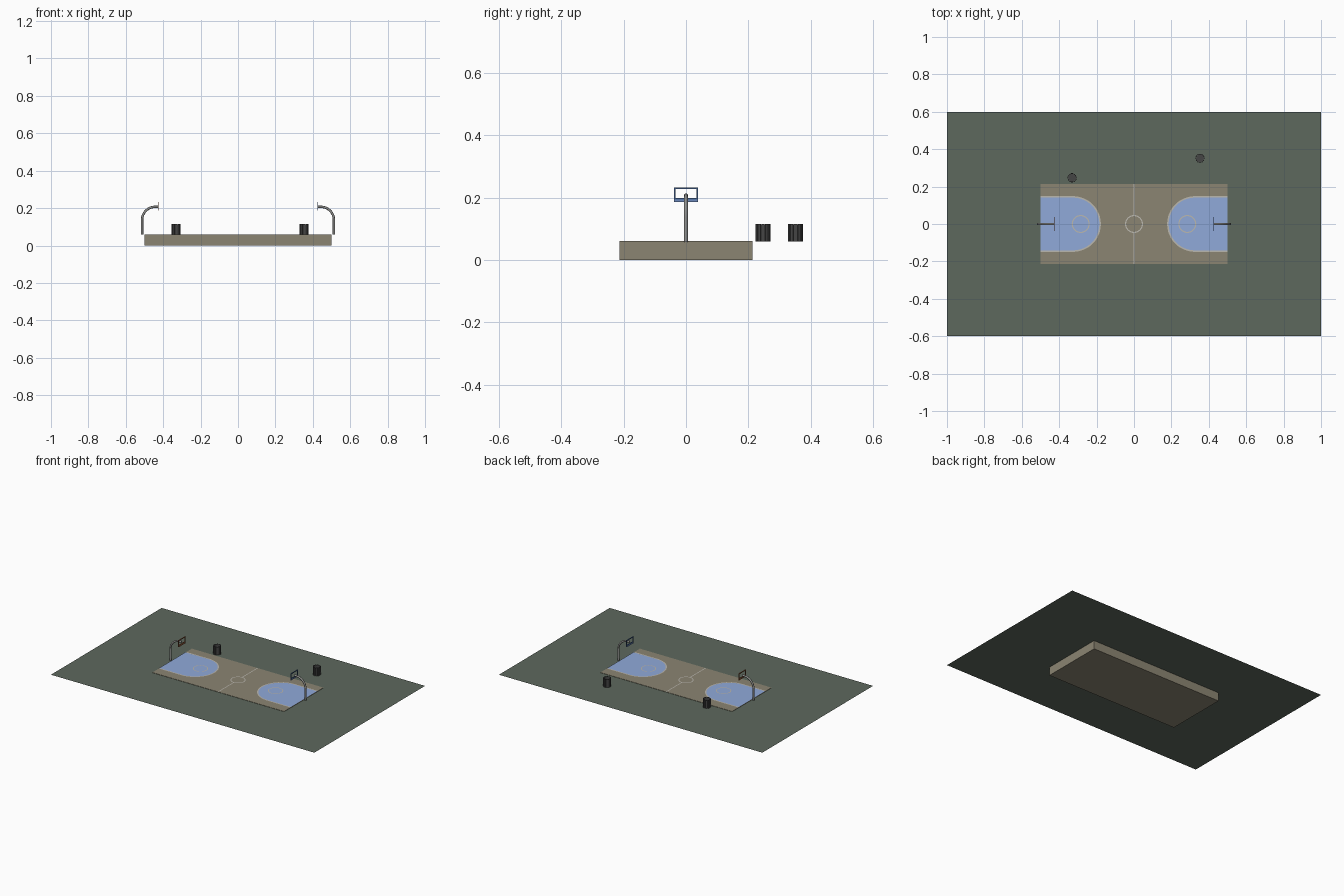
import bpy, bmesh
from math import pi, cos, sin

if "Cube" in bpy.data.objects:
    bpy.data.objects.remove(bpy.data.objects["Cube"])

TOP = 0.06  # court surface height


def mat(name, rgb):
    m = bpy.data.materials.new(name)
    m.diffuse_color = (*rgb, 1)
    m.use_nodes = True
    m.node_tree.nodes["Principled BSDF"].inputs["Base Color"].default_value = m.diffuse_color
    return m


GROUND = mat("dark_green", (0.11, 0.14, 0.11))
COURT = mat("tan", (0.26, 0.235, 0.17))
KEY = mat("light_blue", (0.28, 0.40, 0.70))
LINE = mat("off_white", (0.5, 0.48, 0.43))
STEEL = mat("steel", (0.28, 0.28, 0.27))
BLUE = mat("frame_blue", (0.06, 0.13, 0.30))
PALE = mat("bar_blue", (0.15, 0.25, 0.50))
ORANGE = mat("frame_orange", (0.30, 0.11, 0.05))
BIN = mat("charcoal", (0.06, 0.06, 0.06))


def make(name, bm, m):
    bmesh.ops.recalc_face_normals(bm, faces=bm.faces)
    me = bpy.data.meshes.new(name)
    bm.to_mesh(me)
    bm.free()
    me.materials.append(m)
    ob = bpy.data.objects.new(name, me)
    bpy.context.collection.objects.link(ob)
    return ob


def add_box(bm, lo, hi):
    vs = bmesh.ops.create_cube(bm, size=1)["verts"]
    for v in vs:
        for i in range(3):
            v.co[i] = lo[i] if v.co[i] < 0 else hi[i]
    return vs


def box(name, lo, hi, m):
    bm = bmesh.new()
    add_box(bm, lo, hi)
    return make(name, bm, m)


def strip(name, outer, inner, z, m, closed=False):
    """Flat band between two matching outlines."""
    bm = bmesh.new()
    a = [bm.verts.new((x, y, z)) for x, y in outer]
    b = [bm.verts.new((x, y, z)) for x, y in inner]
    n = len(a)
    for i in range(n if closed else n - 1):
        j = (i + 1) % n
        bm.faces.new((a[i], a[j], b[j], b[i]))
    ob = make(name, bm, m)
    if ob.data.polygons[0].normal.z < 0:
        ob.data.flip_normals()
    return ob


def arc(cx, cy, r, a0, a1, n):
    return [(cx + r * cos(a0 + (a1 - a0) * i / n), cy + r * sin(a0 + (a1 - a0) * i / n))
            for i in range(n + 1)]


def ring(name, cx, r, z):
    strip(name, arc(cx, 0, r, 0, 2 * pi, 32)[:-1], arc(cx, 0, r - 0.006, 0, 2 * pi, 32)[:-1],
          z, LINE, True)


# Ground sheet and court slab
bm = bmesh.new()
bm.faces.new([bm.verts.new((x, y, TOP - 0.002)) for x, y in
              ((-1, -0.6), (1, -0.6), (1, 0.6), (-1, 0.6))])
make("ground_sheet", bm, GROUND)
box("court_slab", (-0.5, -0.214, 0), (0.5, 0.214, TOP), COURT)

# Centre markings
ring("centre_circle", 0, 0.048, TOP + 0.001)
for s in (-1, 1):
    y0, y1 = sorted((s * 0.046, s * 0.214))
    strip("halfway_line", [(-0.003, y0), (-0.003, y1)], [(0.003, y0), (0.003, y1)],
          TOP + 0.001, LINE)


def hoop_end(s, frame_mat, bar_mat):
    # D-shaped key with its border and circle
    def outline(r):
        return [(s * x, y) for x, y in
                [(-0.5, -r)] + arc(-0.326, 0, r, -pi / 2, pi / 2, 24) + [(-0.5, r)]]
    bm = bmesh.new()
    bm.faces.new([bm.verts.new((x, y, TOP + 0.002)) for x, y in outline(0.142)])
    ob = make("key_area", bm, KEY)
    if ob.data.polygons[0].normal.z < 0:
        ob.data.flip_normals()
    strip("key_border", outline(0.149), outline(0.141), TOP + 0.003, LINE)
    ring("key_circle", -s * 0.285, 0.048, TOP + 0.003)

    # Bent pole swept along a path
    path = [(-0.513, TOP - 0.002)] + arc(-0.443, 0.137, 0.07, pi, pi / 2, 8) + [(-0.428, 0.207)]
    cu = bpy.data.curves.new("hoop_pole", "CURVE")
    cu.dimensions = "3D"
    cu.bevel_depth = 0.0065
    cu.bevel_resolution = 2
    cu.use_fill_caps = True
    sp = cu.splines.new("POLY")
    sp.points.add(len(path) - 1)
    for p, (x, z) in zip(sp.points, path):
        p.co = (s * x, 0, z, 1)
    cu.materials.append(STEEL)
    bpy.context.collection.objects.link(bpy.data.objects.new("hoop_pole", cu))

    # Open backboard frame and its lower bar
    x0, x1 = sorted((-s * 0.429, -s * 0.424))
    bm = bmesh.new()
    for y0, y1, z0, z1 in ((-0.038, 0.038, 0.227, 0.232), (-0.038, -0.033, 0.198, 0.227),
                           (0.033, 0.038, 0.198, 0.227), (-0.038, 0.038, 0.193, 0.198)):
        add_box(bm, (x0, y0, z0), (x1, y1, z1))
    make("backboard_frame", bm, frame_mat)
    box("backboard_bar", (x0, -0.038, 0.186), (x1, 0.038, 0.193), bar_mat)


hoop_end(1, ORANGE, ORANGE)
hoop_end(-1, BLUE, PALE)


def litter_bin(x, y):
    n, r, h = 12, 0.0215, 0.056
    # Open inner bucket
    bm = bmesh.new()
    lo = [bm.verts.new((px, py, 0)) for px, py in arc(0, 0, r, 0, 2 * pi, n)[:-1]]
    hi = [bm.verts.new((v.co.x, v.co.y, h - 0.002)) for v in lo]
    bm.faces.new(lo)
    for i in range(n):
        j = (i + 1) % n
        bm.faces.new((lo[i], lo[j], hi[j], hi[i]))
    bucket = make("bin_bucket", bm, BIN)
    # Upright slats around it
    bm = bmesh.new()
    for i in range(n):
        a = 2 * pi * i / n
        for v in add_box(bm, (0.021, -0.0045, 0), (0.0245, 0.0045, h)):
            px, py = v.co.x, v.co.y
            v.co.x = px * cos(a) - py * sin(a)
            v.co.y = px * sin(a) + py * cos(a)
    slats = make("bin_slats", bm, BIN)
    for ob in (bucket, slats):
        ob.location = (x, y, TOP - 0.001)


litter_bin(-0.331, 0.247)
litter_bin(0.353, 0.351)
